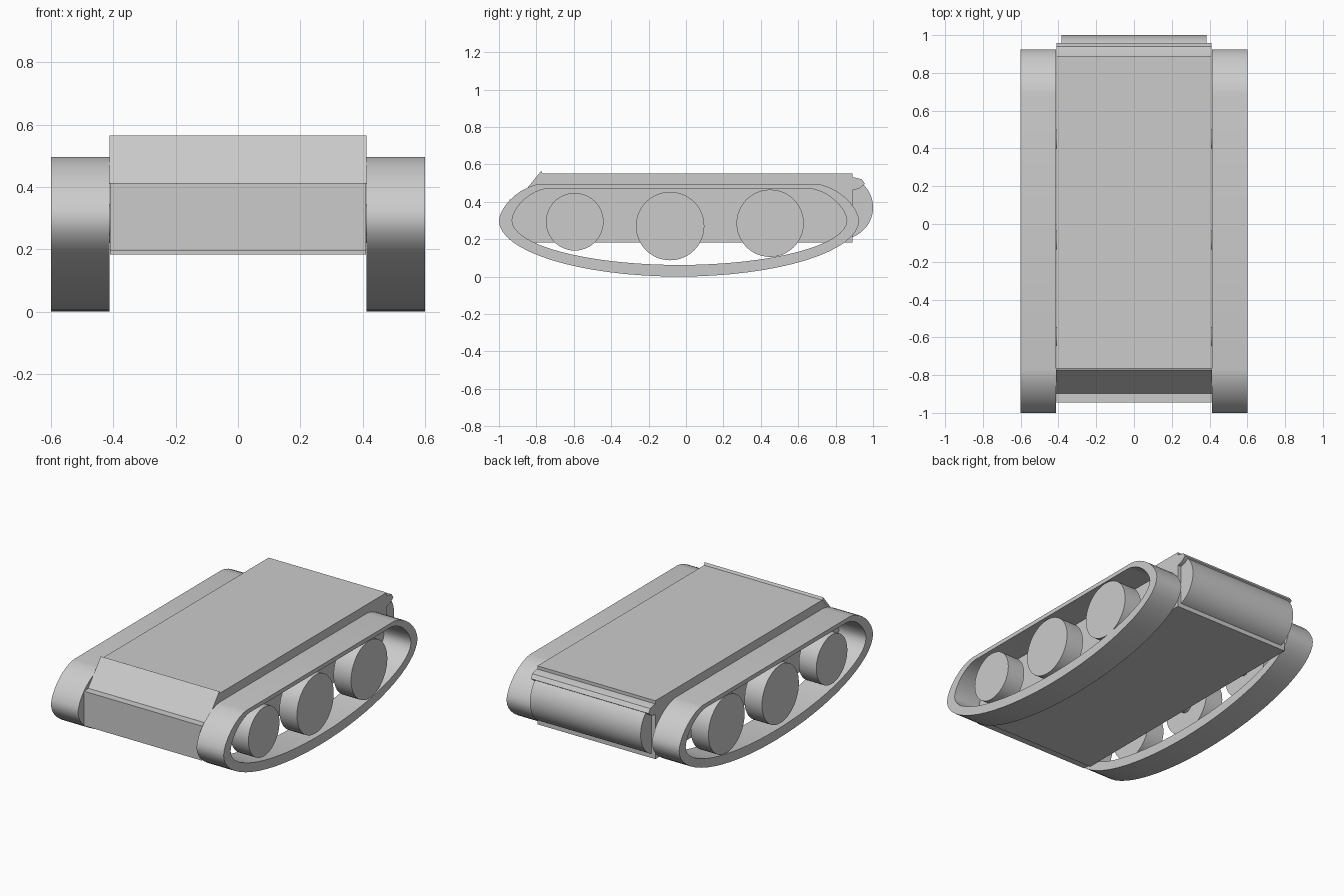
import bpy, bmesh, math

if "Cube" in bpy.data.objects:
    bpy.data.objects.remove(bpy.data.objects["Cube"], do_unlink=True)

grey = bpy.data.materials.new("plain grey")
grey.use_nodes = True
grey.diffuse_color = (0.6, 0.6, 0.6, 1)
grey.node_tree.nodes["Principled BSDF"].inputs["Base Color"].default_value = (0.6, 0.6, 0.6, 1)


def finish(name, bm, mirror=False):
    """Turn a bmesh into a named object with sharp edges kept."""
    bmesh.ops.recalc_face_normals(bm, faces=bm.faces)
    mesh = bpy.data.meshes.new(name)
    bm.to_mesh(mesh)
    bm.free()
    mesh.materials.append(grey)
    obj = bpy.data.objects.new(name, mesh)
    bpy.context.collection.objects.link(obj)
    bpy.ops.object.select_all(action='DESELECT')
    obj.select_set(True)
    bpy.context.view_layer.objects.active = obj
    bpy.ops.object.shade_smooth_by_angle(angle=math.radians(30))
    if mirror:
        obj.modifiers.new("Mirror", 'MIRROR')
    return obj


def prism(name, profile, x0, x1, mirror=False):
    """Extrude a (y, z) profile from x0 to x1."""
    bm = bmesh.new()
    a, b = ([bm.verts.new((x, y, z)) for y, z in profile] for x in (x0, x1))
    bm.faces.new(a)
    bm.faces.new(b)
    n = len(profile)
    for i in range(n):
        j = (i + 1) % n
        bm.faces.new((a[i], a[j], b[j], b[i]))
    return finish(name, bm, mirror)


def arc(cy, cz, r, start, end, steps):
    angles = [math.radians(start + (end - start) * i / steps) for i in range(steps + 1)]
    return [(cy + r * math.cos(t), cz + r * math.sin(t)) for t in angles]


def track_outline(front, back, shoulder_f, shoulder_b, top, bottom, axis=0.3):
    """Flat top run, rounded shoulders and an elliptical lower run."""
    def shoulder(edge, tip, t):
        p = 2 / 1.65
        return (edge + (tip - edge) * math.cos(t) ** p,
                axis + (top - axis) * math.sin(t) ** p)
    steps = 8
    quarter = [math.pi / 2 * i / steps for i in range(steps + 1)]
    pts = [shoulder(shoulder_b, back, t) for t in quarter]
    pts += [shoulder(shoulder_f, front, t) for t in reversed(quarter)]
    mid, half = (front + back) / 2, (back - front) / 2
    for i in range(1, 32):
        t = math.pi * (1 + i / 32)
        pts.append((mid + half * math.cos(t), axis + (axis - bottom) * math.sin(t)))
    return pts


# Hull body, nose and sloped front plate
W = 0.41
prism("hull", [(-0.89, 0.183), (0.89, 0.183), (0.89, 0.55),
               (-0.78, 0.55), (-0.89, 0.415)], -W, W)
prism("nose_block", [(-0.945, 0.195), (-0.88, 0.195), (-0.88, 0.412), (-0.945, 0.412)], -W, W)
prism("front_slope_plate", [(-0.90, 0.41), (-0.88, 0.41), (-0.766, 0.55), (-0.774, 0.565)],
      -W - 0.002, W + 0.002)

# Rear drum and the lip above it
prism("rear_drum", arc(0.83, 0.37, 0.17, -72, 72, 24), -0.385, 0.385)
prism("rear_lip", [(0.88, 0.53), (0.90, 0.53), (0.94, 0.52), (0.957, 0.495),
                   (0.925, 0.47), (0.88, 0.46)], -W, W)

# Track bands, open in the middle
bm = bmesh.new()
outer = track_outline(-1.0, 0.925, -0.77, 0.69, 0.496, 0.0)
inner = track_outline(-0.93, 0.86, -0.74, 0.66, 0.47, 0.062)
loops = [[bm.verts.new((x, y, z)) for y, z in pts]
         for pts, x in ((outer, 0.412), (outer, 0.6), (inner, 0.6), (inner, 0.412))]
for k in range(4):
    a, b = loops[k], loops[(k + 1) % 4]
    for i in range(len(a)):
        j = (i + 1) % len(a)
        bm.faces.new((a[i], a[j], b[j], b[i]))
finish("tracks", bm, mirror=True)

# Road wheels with short axles into the hull
wheels = {"front": (-0.595, 0.293, 0.154), "middle": (-0.085, 0.27, 0.183),
          "rear": (0.45, 0.285, 0.18)}
for label, (y, z, r) in wheels.items():
    prism(label + "_wheels", arc(y, z, r, 0, 352.5, 47), 0.475, 0.597, mirror=True)
    prism(label + "_axles", arc(y, z, 0.05, 0, 345, 23), 0.40, 0.48, mirror=True)
